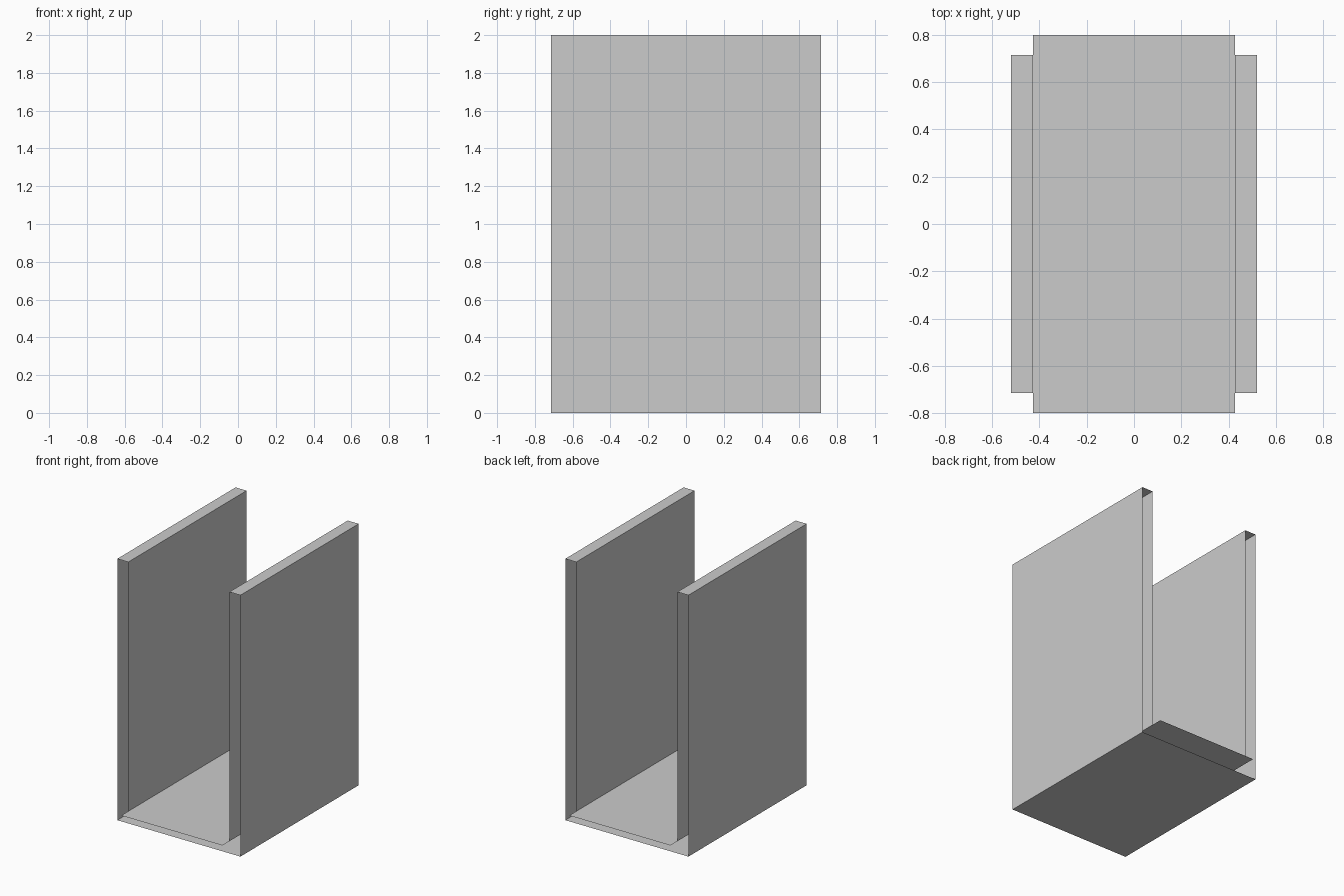
import bpy

if "Cube" in bpy.data.objects:
    bpy.data.objects.remove(bpy.data.objects["Cube"])

INNER, OUTER = 0.428, 0.521     # half widths of the inner and outer skins
FLOOR, HEIGHT = 0.093, 2.0
WALL_DEPTH, LINER_DEPTH = 0.715, 0.80   # half depths


def sheet(name, profile, half_depth):
    """Extrude an open x-z profile along y, leaving both ends uncapped."""
    n = len(profile)
    verts = [(x, s * half_depth, z) for s in (-1, 1) for x, z in profile]
    faces = [(n + i, n + i + 1, i + 1, i) for i in range(n - 1)]
    mesh = bpy.data.meshes.new(name)
    mesh.from_pydata(verts, [], faces)
    mesh.update()
    obj = bpy.data.objects.new(name, mesh)
    bpy.context.collection.objects.link(obj)
    return obj


# Hollow U-shaped channel: inner skin, rim, outer skin and base, open at the ends
half = [(INNER, FLOOR), (INNER, HEIGHT), (OUTER, HEIGHT), (OUTER, 0)]
left = [(-x, z) for x, z in half]
sheet("channel_shell", left + half[::-1], WALL_DEPTH)

# Thin raised floor that sticks out past both open ends (faces up)
sheet("inner_floor", [(INNER, FLOOR), (-INNER, FLOOR)], LINER_DEPTH)
